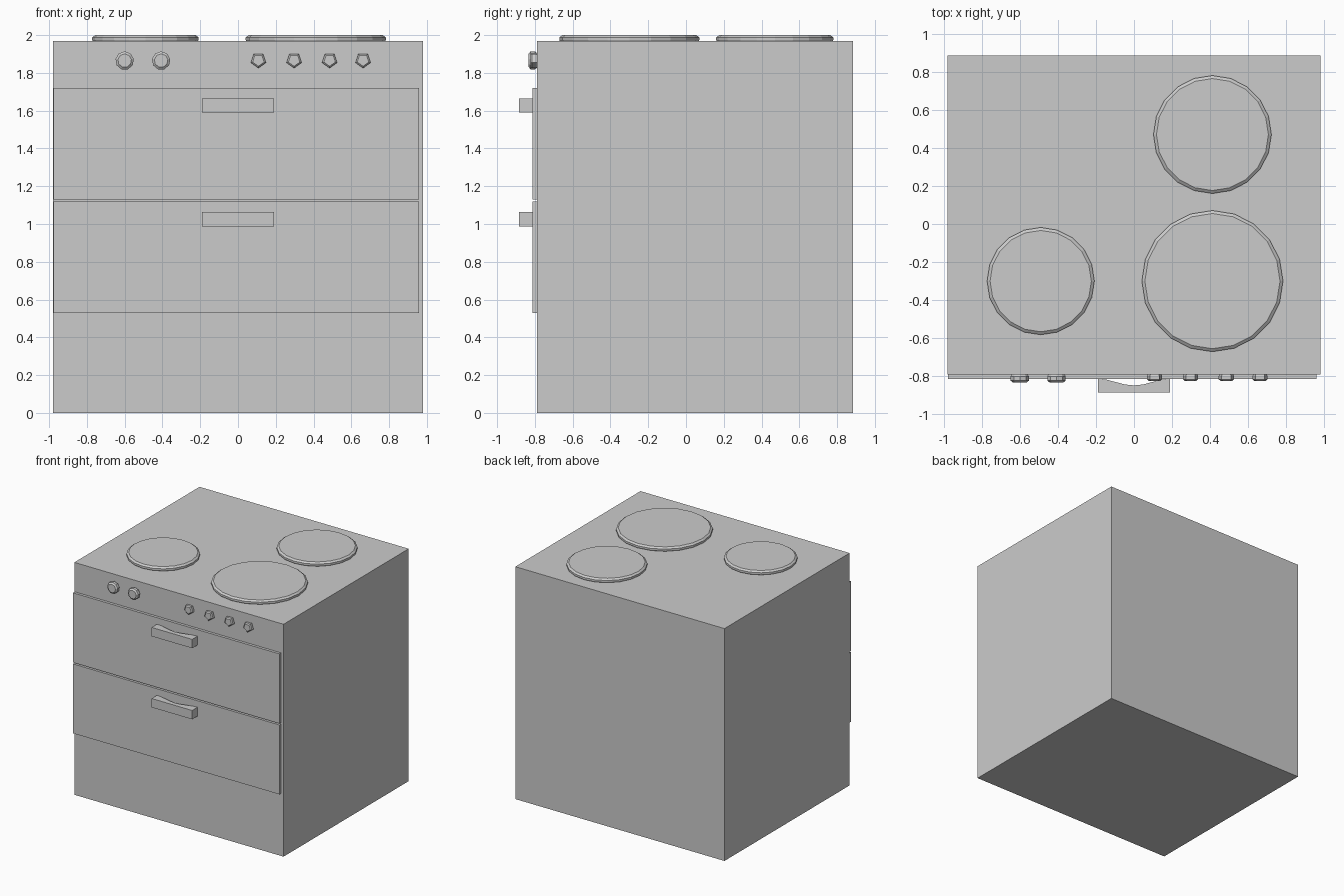
import bpy, bmesh, math
from mathutils import Matrix

if "Cube" in bpy.data.objects:
    bpy.data.objects.remove(bpy.data.objects["Cube"])


def finish(name, bm):
    bmesh.ops.recalc_face_normals(bm, faces=bm.faces)
    mesh = bpy.data.meshes.new(name)
    bm.to_mesh(mesh)
    bm.free()
    ob = bpy.data.objects.new(name, mesh)
    bpy.context.collection.objects.link(ob)
    return ob


def box(name, lo, hi):
    bm = bmesh.new()
    bmesh.ops.create_cube(bm, size=1)
    for v in bm.verts:
        v.co = [l + (c + 0.5) * (h - l) for l, h, c in zip(lo, hi, v.co)]
    return finish(name, bm)


def lathe(name, profile, sides, location, phase=0.0, forward=False):
    """Stack of (radius, height) rings along z, or along -y if forward."""
    bm = bmesh.new()
    rings = [[bm.verts.new((r * math.cos(phase + math.tau * i / sides),
                            r * math.sin(phase + math.tau * i / sides), h))
              for i in range(sides)] for r, h in profile]
    for a, b in zip(rings, rings[1:]):
        for i in range(sides):
            j = (i + 1) % sides
            bm.faces.new((a[i], a[j], b[j], b[i]))
    bm.faces.new(rings[0])
    bm.faces.new(rings[-1])
    m = Matrix.Translation(location)
    if forward:
        m = m @ Matrix.Rotation(math.pi / 2, 4, 'X')
    bm.transform(m)
    return finish(name, bm)


def handle(name, z0, z1):
    # Flat front, arched back meeting the drawer at both ends
    half, front, back, arch = 0.19, -0.885, -0.813, 0.035
    pts = [(-half, front), (half, front)]
    for i in range(9):
        t = 1 - i / 4
        pts.append((half * t, back - arch * (0.5 + 0.5 * math.cos(math.pi * t))))
    bm = bmesh.new()
    face = bm.faces.new([bm.verts.new((x, y, z0)) for x, y in pts])
    out = bmesh.ops.extrude_face_region(bm, geom=[face])
    for v in out['geom']:
        if isinstance(v, bmesh.types.BMVert):
            v.co.z = z1
    return finish(name, bm)


# Cabinet
box("cabinet", (-0.98, -0.79, 0), (0.98, 0.885, 1.968))

# Door panels with handles
for label, z0, z1 in (("lower", 0.53, 1.118), ("upper", 1.13, 1.72)):
    box(label + "_door", (-0.977, -0.813, z0), (0.958, -0.785, z1))
    handle(label + "_handle", z1 - 0.13, z1 - 0.055)

# Hot plates
for label, x, y, r in (("left", -0.49, -0.30, 0.282),
                       ("back_right", 0.412, 0.47, 0.31),
                       ("front_right", 0.412, -0.30, 0.371)):
    lathe(label + "_hot_plate",
          [(r - 0.008, 1.96), (r, 1.975), (r, 1.988), (r - 0.016, 2.0)],
          20, (x, y, 0), math.pi / 2)

# Large knobs
for i, x in enumerate((-0.60, -0.407)):
    lathe(f"large_knob_{i + 1}",
          [(0.04, 0), (0.049, 0.012), (0.049, 0.035), (0.036, 0.045)],
          9, (x, -0.788, 1.865), math.pi / 2, True)

# Small five-sided knobs, point down
for i, x in enumerate((0.108, 0.297, 0.485, 0.662)):
    lathe(f"small_knob_{i + 1}",
          [(0.036, 0), (0.042, 0.01), (0.042, 0.028), (0.032, 0.036)],
          5, (x, -0.788, 1.867), -math.pi / 2, True)
